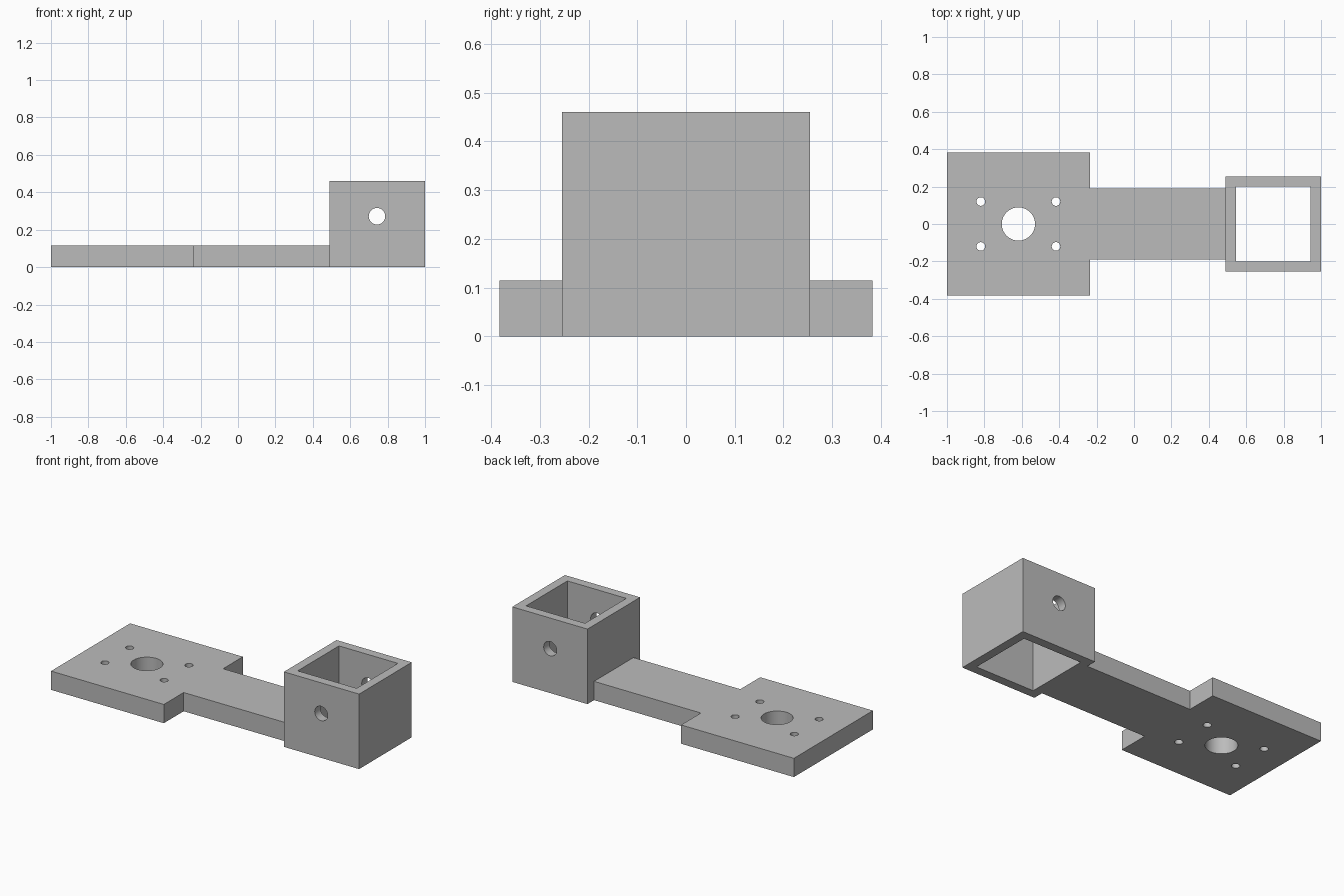
import bpy
import bmesh
from mathutils import Matrix, Vector

default = bpy.data.objects.get("Cube")
if default:
    bpy.data.objects.remove(default, do_unlink=True)

# One plain grey for the whole bracket
grey = bpy.data.materials.new("plain_grey")
grey.use_nodes = True
colour = (0.5, 0.5, 0.5, 1)
grey.diffuse_color = colour
grey.node_tree.nodes["Principled BSDF"].inputs["Base Color"].default_value = colour


def finish(name, bm):
    bmesh.ops.recalc_face_normals(bm, faces=bm.faces)
    mesh = bpy.data.meshes.new(name)
    bm.to_mesh(mesh)
    bm.free()
    mesh.materials.append(grey)
    obj = bpy.data.objects.new(name, mesh)
    bpy.context.collection.objects.link(obj)
    return obj


def box(name, low, high):
    low, high = Vector(low), Vector(high)
    bm = bmesh.new()
    bmesh.ops.create_cube(bm, size=1, matrix=Matrix.Translation((low + high) / 2)
                          @ Matrix.Diagonal(high - low).to_4x4())
    return finish(name, bm)


def cylinder(name, centre, radius, length, axis="Z"):
    turn = Matrix.Rotation(1.570796, 4, "X") if axis == "Y" else Matrix()
    bm = bmesh.new()
    bmesh.ops.create_cone(bm, cap_ends=True, segments=48, radius1=radius, radius2=radius,
                          depth=length, matrix=Matrix.Translation(centre) @ turn)
    return finish(name, bm)


def combine(target, tool, operation):
    tool.hide_render = True
    mod = target.modifiers.new(operation.lower(), "BOOLEAN")
    mod.object, mod.operation, mod.solver = tool, operation, "EXACT"
    bpy.context.view_layer.objects.active = target
    bpy.ops.object.modifier_apply(modifier=mod.name)
    bpy.data.objects.remove(tool, do_unlink=True)


# Flat plate and narrower arm, drawn as one outline and extruded
thick = 0.115
half = [(-1, 0.383), (-0.235, 0.383), (-0.235, 0.191), (0.515, 0.191)]
outline = half + [(x, -y) for x, y in reversed(half)]
bm = bmesh.new()
face = bm.faces.new([bm.verts.new((x, y, 0)) for x, y in outline])
extruded = bmesh.ops.extrude_face_region(bm, geom=[face])["geom"]
bmesh.ops.translate(bm, vec=(0, 0, thick),
                    verts=[v for v in extruded if isinstance(v, bmesh.types.BMVert)])
bracket = finish("mounting_bracket", bm)

# Square socket, joined to the arm and opened from top to bottom
combine(bracket, box("socket", (0.49, -0.255, 0), (1, 0.255, 0.46)), "UNION")
combine(bracket, box("socket_opening", (0.545, -0.2, -0.1), (0.945, 0.2, 0.6)), "DIFFERENCE")

# Cross hole through the socket walls
combine(bracket, cylinder("cross_hole", (0.743, 0, 0.272), 0.044, 1, "Y"), "DIFFERENCE")

# Central bore and four screw holes in the plate
combine(bracket, cylinder("plate_bore", (-0.618, 0, 0), 0.089, 1), "DIFFERENCE")
for dx in (-0.201, 0.201):
    for y in (-0.12, 0.12):
        combine(bracket, cylinder("screw_hole", (-0.618 + dx, y, 0), 0.023, 1), "DIFFERENCE")

# Smooth hole walls with crisp edges
bpy.ops.object.select_all(action="DESELECT")
bracket.select_set(True)
bpy.context.view_layer.objects.active = bracket
bpy.ops.object.shade_smooth_by_angle(angle=0.5)
